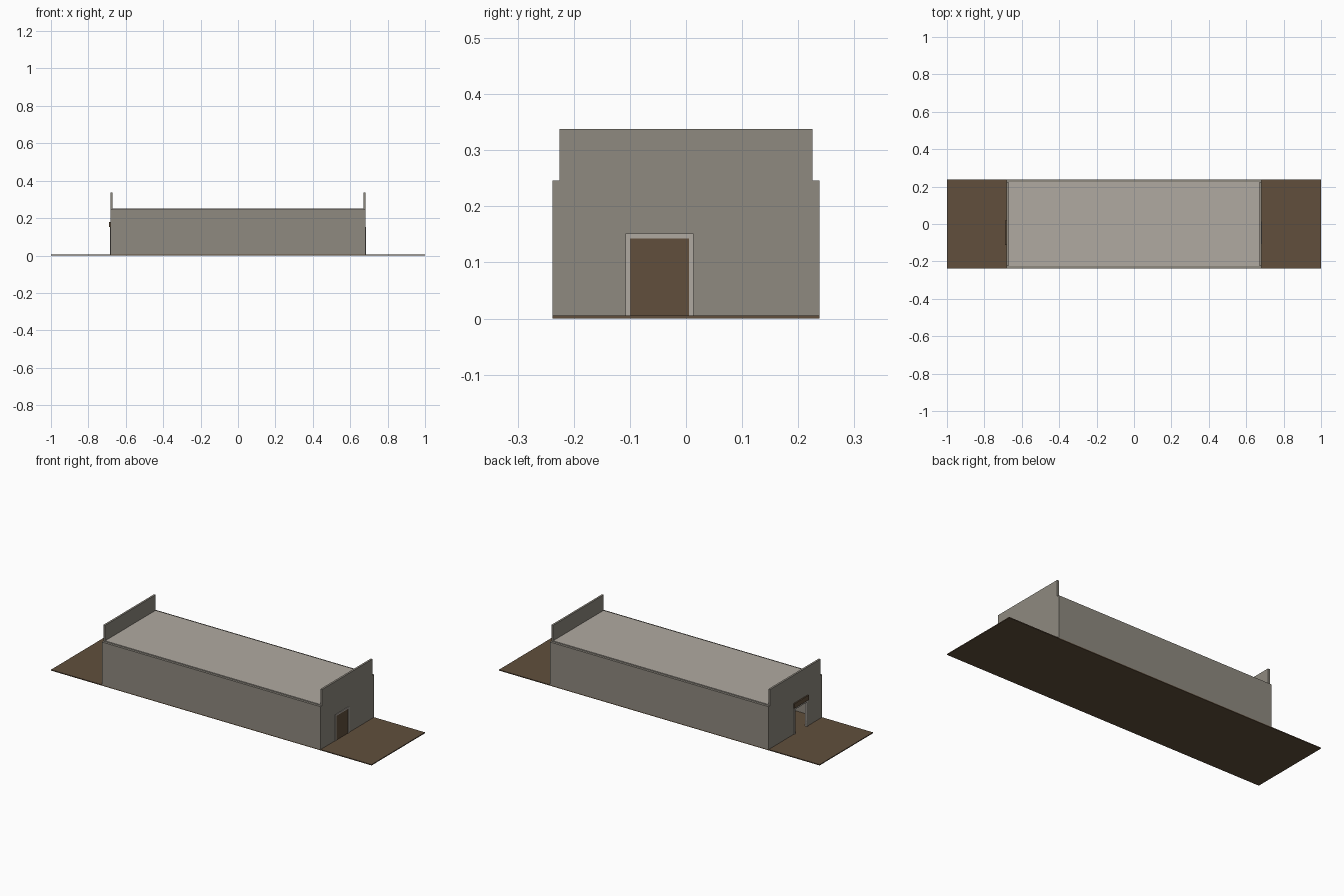
import bpy, bmesh

if "Cube" in bpy.data.objects:
    bpy.data.objects.remove(bpy.data.objects["Cube"], do_unlink=True)


def srgb(c):
    return c / 12.92 if c <= 0.04045 else ((c + 0.055) / 1.055) ** 2.4


def material(name, rgb):
    m = bpy.data.materials.new(name)
    col = [srgb(c) for c in rgb] + [1.0]
    m.use_nodes = True
    m.diffuse_color = col
    m.node_tree.nodes["Principled BSDF"].inputs["Base Color"].default_value = col
    return m


WALL = material("stone grey", (0.56, 0.54, 0.50))
TRIM = material("pale grey", (0.69, 0.665, 0.63))
EARTH = material("earth brown", (0.38, 0.31, 0.235))


def plate(name, outline, x0, x1, mat):
    """Extrude a (y, z) outline along x from x0 to x1."""
    bm = bmesh.new()
    face = bm.faces.new([bm.verts.new((x0, y, z)) for y, z in outline])
    ext = bmesh.ops.extrude_face_region(bm, geom=[face])
    verts = [v for v in ext["geom"] if isinstance(v, bmesh.types.BMVert)]
    bmesh.ops.translate(bm, verts=verts, vec=(x1 - x0, 0, 0))
    bmesh.ops.recalc_face_normals(bm, faces=bm.faces)
    me = bpy.data.meshes.new(name)
    bm.to_mesh(me)
    bm.free()
    me.materials.append(mat)
    ob = bpy.data.objects.new(name, me)
    bpy.context.collection.objects.link(ob)
    return ob


def box(name, x0, x1, y0, y1, z0, z1, mat):
    return plate(name, [(y0, z0), (y1, z0), (y1, z1), (y0, z1)], x0, x1, mat)


END, HALF, INNER = 0.682, 0.238, 0.225    # end wall x, outer and inner half depth
FLOOR, EAVE, TOP = 0.005, 0.246, 0.338
D0, D1, DZ = -0.100, 0.005, 0.143         # doorway

# Ground slab and roof
box("ground_slab", -1, 1, -HALF, HALF, 0, FLOOR, EARTH)
box("roof", -0.672, 0.672, -INNER, INNER, 0.236, 0.251, TRIM)

# Long side walls
for name, s in (("front_wall", -1), ("back_wall", 1)):
    ys = sorted((s * INNER, s * HALF))
    box(name, -END, END, *ys, FLOOR, EAVE, WALL)

# End walls rising into parapets, each with a doorway and a frame
end_outline = [(-INNER, FLOOR), (D0, FLOOR), (D0, DZ), (D1, DZ), (D1, FLOOR),
               (INNER, FLOOR), (INNER, TOP), (-INNER, TOP)]
frame_outline = [(D0 - 0.008, FLOOR), (D0, FLOOR), (D0, DZ), (D1, DZ), (D1, FLOOR),
                 (D1 + 0.008, FLOOR), (D1 + 0.008, DZ + 0.009), (D0 - 0.008, DZ + 0.009)]
for side, s in (("left", 1), ("right", -1)):
    plate(side + "_end_wall", end_outline, s * 0.671, s * END, WALL)
    plate(side + "_door_frame", frame_outline, s * 0.672, s * (END + 0.003), TRIM)

# Closed door on one end, beam above the open doorway on the other
box("left_door", 0.674, END + 0.001, D0, D1, FLOOR, DZ, EARTH)
box("right_door_beam", -END - 0.007, -END + 0.002, -0.112, 0.018, 0.153, 0.18, EARTH)
